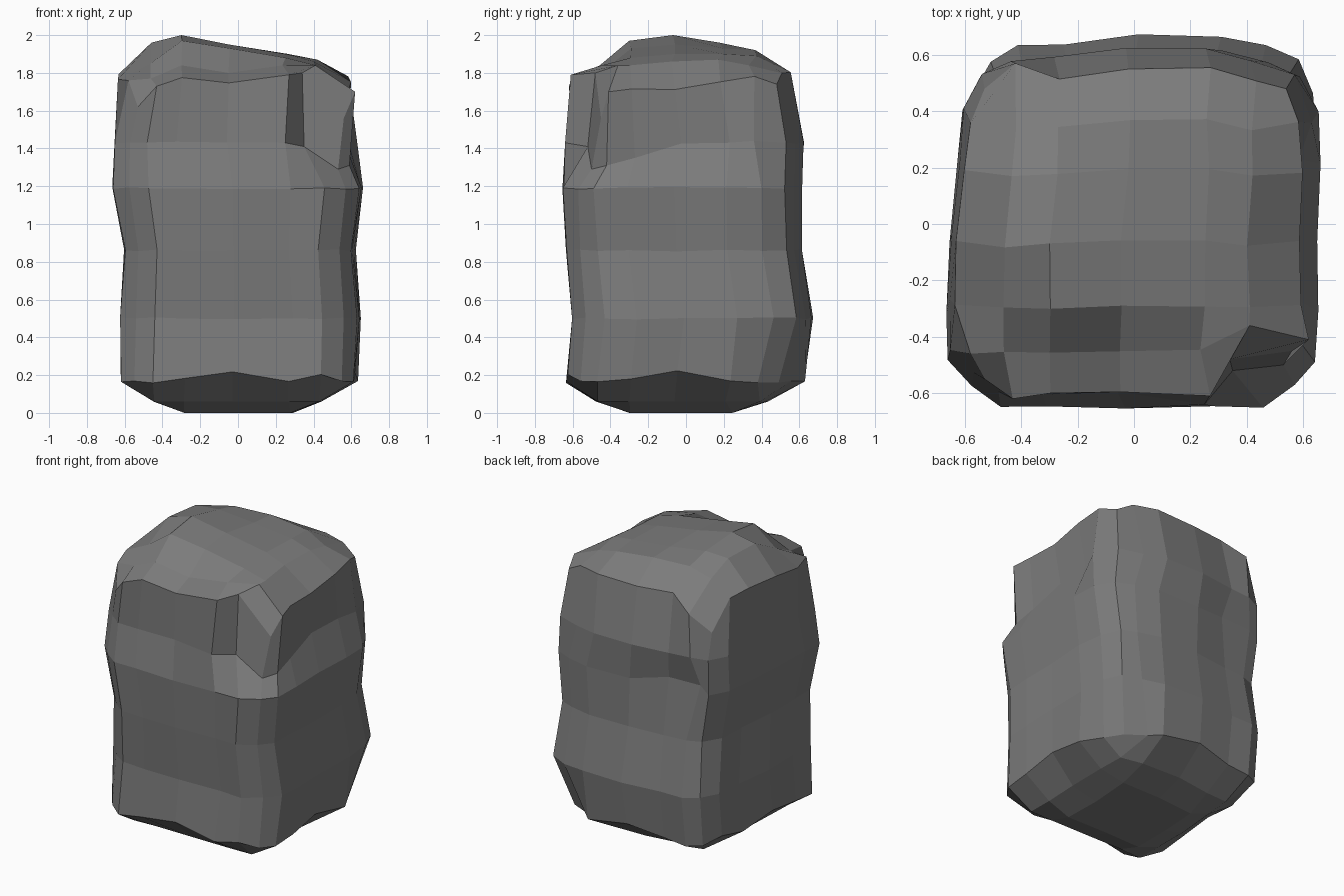
import bpy, bmesh, random
from mathutils import Vector

cube = bpy.data.objects.get("Cube")
if cube:
    bpy.data.objects.remove(cube, do_unlink=True)
random.seed(4)

# Stone colour
stone = bpy.data.materials.new("dark grey stone")
stone.use_nodes = True
grey = (0.2, 0.2, 0.2, 1)
stone.diffuse_color = grey
stone.node_tree.nodes["Principled BSDF"].inputs["Base Color"].default_value = grey

# Column spacing across each side, and the levels: height, left, right, front, back
SPACING_X = [-1, -0.72, -0.46, -0.04, 0.44, 0.7, 1]
SPACING_Y = [-1, -0.74, -0.46, -0.06, 0.38, 0.68, 1]
LEVELS = [
    (0.18, -0.62, 0.62, -0.63, 0.62),
    (0.50, -0.62, 0.64, -0.60, 0.66),
    (0.86, -0.60, 0.61, -0.63, 0.60),
    (1.19, -0.66, 0.65, -0.65, 0.60),
    (1.43, -0.65, 0.57, -0.60, 0.61),
    (1.74, -0.63, 0.59, -0.60, 0.54),
]
N, K = len(SPACING_X) - 1, len(LEVELS) - 1
# How far each side swells or shrinks along its length
LEFT_SWELL = [0, 0, 0, 0, -0.03, -0.05, -0.04]
RIGHT_SWELL = [0, -0.01, 0, 0, 0.01, 0, 0.02]
BACK_SWELL = [0, -0.03, -0.02, 0.01, 0.01, -0.03, 0]
# Heights of the upper and lower rims along each side
TOP_RIM = {
    "front": [0, 0, 1.78, 1.75, 0, 0, 0],
    "right": [0, 0, 1.71, 1.71, 1.75, 1.78, 0],
    "back": [0, 0, 1.80, 1.80, 1.80, 1.80, 0],
    "left": [0, 0, 1.77, 1.79, 1.80, 1.79, 0],
}
LOW_RIM = [0.17, 0.16, 0.18, 0.22, 0.17, 0.20, 0.17]
# Crown heights, rows from front to back, columns from left to right
CROWN = [
    (1.77, 1.84, 1.80, 1.84, 1.83),
    (1.85, 1.97, 1.93, 1.88, 1.84),
    (1.96, 2.00, 1.95, 1.90, 1.86),
    (1.95, 1.96, 1.93, 1.90, 1.87),
    (1.87, 1.92, 1.92, 1.89, 1.84),
]
# Chipped places, as lattice points moved to new spots
CHIPS = {
    # Spur on the upper front left
    (0, 0, K): (-0.53, -0.55, 1.62),
    (1, 0, K): (-0.43, -0.62, 1.73),
    (0, 1, K): (-0.58, -0.46, 1.76),
    # Recess on the upper front right
    (4, 0, K): (0.27, -0.61, 1.79),
    (4, 0, 4): (0.25, -0.64, 1.43),
    (5, 0, K): (0.34, -0.48, 1.80),
    (5, 0, 4): (0.35, -0.52, 1.41),
    (5, 1, K): (0.41, -0.36, 1.84),
    (N, 0, K): (0.56, -0.45, 1.56),
    (N, 0, 4): (0.53, -0.50, 1.29),
    (N, 1, K): (0.62, -0.41, 1.70),
    (N, 1, 4): (0.59, -0.42, 1.31),
    (N, 2, 4): (0.58, -0.27, 1.35),
    # Bulge on the upper back right
    (N, 5, 4): (0.63, 0.36, 1.44),
    (N, N, 4): (0.57, 0.53, 1.43),
    (N, N, K): (0.54, 0.48, 1.74),
    # Dropped corner and overhang on the upper back left
    (0, N, K): (-0.53, 0.48, 1.59),
    (1, N, K): (-0.42, 0.57, 1.72),
    (1, N, 3): (-0.48, 0.53, 1.24),
    (2, N, 3): (-0.25, 0.54, 1.24),
    # Undercut on the lower back right
    (N, N, 0): (0.49, 0.49, 0.16),
    (5, N, 0): (0.36, 0.56, 0.17),
    (N, 5, 0): (0.56, 0.38, 0.16),
}


def jitter():
    return random.uniform(-0.006, 0.006)


def place(i, j, k):
    """Position of one lattice point on the stone's skin."""
    if (i, j, k) in CHIPS:
        return Vector(CHIPS[i, j, k])
    z, left, right, front, back = LEVELS[k]
    left -= LEFT_SWELL[j]
    right += RIGHT_SWELL[j]
    back += BACK_SWELL[i]
    x = (left + right) / 2 + SPACING_X[i] * (right - left) / 2
    y = (front + back) / 2 + SPACING_Y[j] * (back - front) / 2
    on_x, on_y = i in (0, N), j in (0, N)
    if not on_x and not on_y:               # crown and underside
        if k == K:
            z = CROWN[j - 1][i - 1]
        else:
            z = 0.06 if i in (1, N - 1) or j in (1, N - 1) else 0
        return Vector((x + jitter(), y + jitter(), z))
    if on_x and on_y:                       # rounded vertical corners
        x, y = x * 0.88, y * 0.88
    elif k == K and on_y:
        z = TOP_RIM["back" if j else "front"][i]
    elif k == K:
        z = TOP_RIM["right" if i else "left"][j]
    if k == 0:
        z = LOW_RIM[i] if on_y else LOW_RIM[j]
    return Vector((x + jitter(), y + jitter(), z + jitter()))


# Stone body, a closed lattice skin
bm = bmesh.new()
verts = {}
for k in range(K + 1):
    for j in range(N + 1):
        for i in range(N + 1):
            if i in (0, N) or j in (0, N) or k in (0, K):
                verts[i, j, k] = bm.verts.new(place(i, j, k))


def quad(*keys):
    bm.faces.new([verts[key] for key in keys])


for a in range(N):
    for b in range(N):
        for k in (0, K):
            quad((a, b, k), (a + 1, b, k), (a + 1, b + 1, k), (a, b + 1, k))
    for k in range(K):
        for s in (0, N):
            quad((a, s, k), (a + 1, s, k), (a + 1, s, k + 1), (a, s, k + 1))
            quad((s, a, k), (s, a + 1, k), (s, a + 1, k + 1), (s, a, k + 1))
bmesh.ops.recalc_face_normals(bm, faces=bm.faces[:])

mesh = bpy.data.meshes.new("boulder")
bm.to_mesh(mesh)
bm.free()
mesh.materials.append(stone)
boulder = bpy.data.objects.new("boulder", mesh)
bpy.context.collection.objects.link(boulder)
